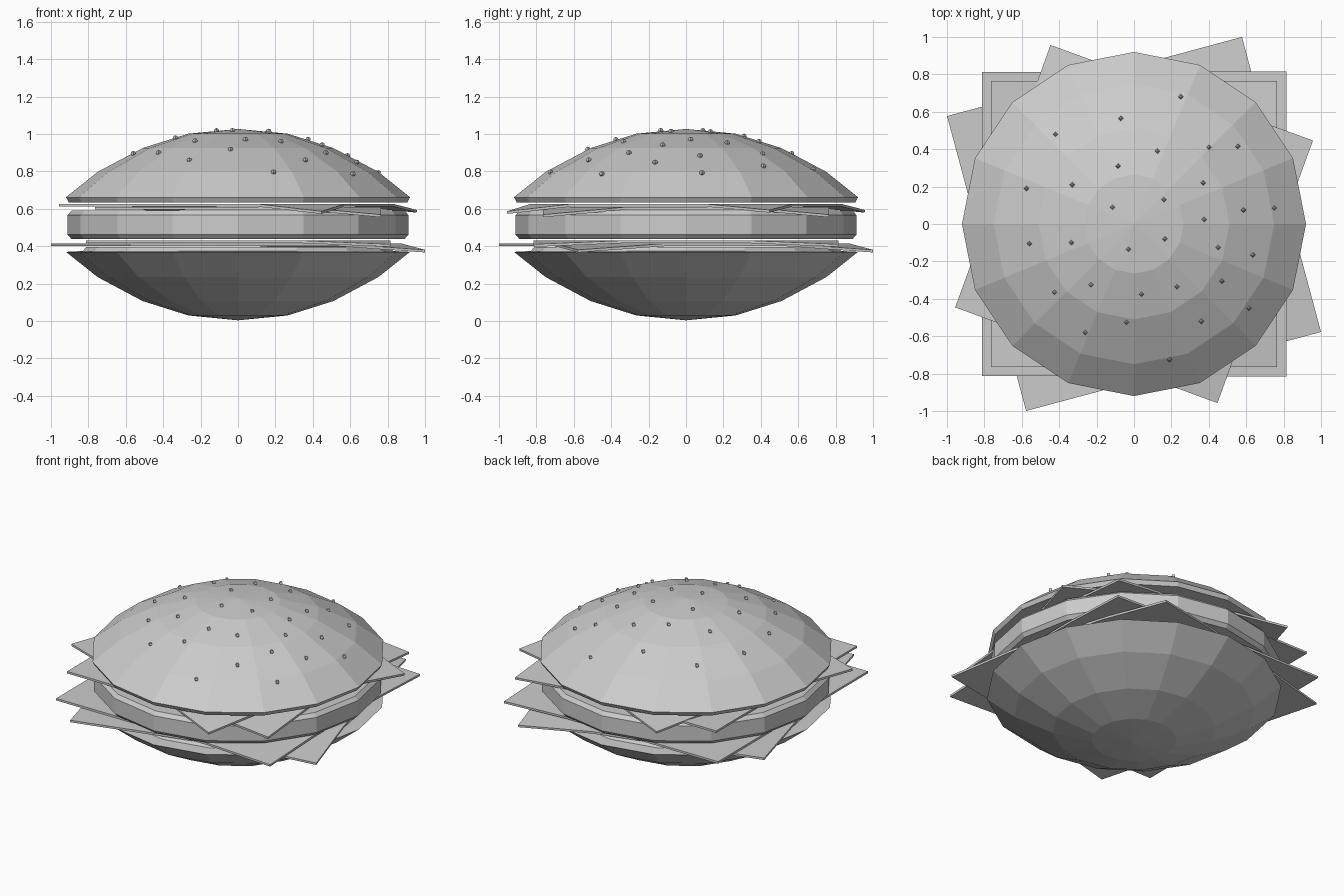
import bpy, bmesh, math

if "Cube" in bpy.data.objects:
    bpy.data.objects.remove(bpy.data.objects["Cube"])

def finish(name, bm):
    bmesh.ops.recalc_face_normals(bm, faces=bm.faces)
    me = bpy.data.meshes.new(name)
    bm.to_mesh(me)
    bm.free()
    ob = bpy.data.objects.new(name, me)
    bpy.context.collection.objects.link(ob)
    return ob

def lathe(name, profile, sides=16):
    """Spin an (r, z) profile that starts and ends on the axis."""
    bm = bmesh.new()
    vs = [bm.verts.new((r, 0, z)) for r, z in profile]
    es = [bm.edges.new(p) for p in zip(vs, vs[1:])]
    bmesh.ops.spin(bm, geom=vs + es, cent=(0, 0, 0), axis=(0, 0, 1),
                   angle=math.tau, steps=sides, use_duplicate=False)
    bmesh.ops.remove_doubles(bm, verts=bm.verts, dist=1e-4)
    return finish(name, bm)

def sheet(name, half, angle, z, droops, fold=0.4, thick=0.014):
    """Square slice; corner i (counter-clockwise from +x+y) folds by droops[i]."""
    bm = bmesh.new()
    a = math.radians(angle)
    def vert(x, y, dz=0.0):
        return bm.verts.new((half * (x * math.cos(a) - y * math.sin(a)),
                             half * (x * math.sin(a) + y * math.cos(a)), z - dz))
    middle = []
    for (sx, sy), d in zip([(1, 1), (-1, 1), (-1, -1), (1, -1)], droops):
        pair = [vert(sx, sy * fold), vert(sx * fold, sy)]
        if sx * sy < 0:
            pair.reverse()
        middle += pair
        bm.faces.new((pair[0], vert(sx, sy, d), pair[1]))
    bm.faces.new(middle)
    ob = finish(name, bm)
    mod = ob.modifiers.new("thickness", "SOLIDIFY")
    mod.thickness = thick
    mod.offset = 0
    return ob

# Buns
dome = [(0.92, 0.662), (0.75, 0.798), (0.51, 0.925), (0.265, 1.002), (0, 1.027)]
lathe("top_bun", [(0, 0.635), (0.905, 0.635)] + dome)
lathe("bottom_bun", [(0, 0.004), (0.265, 0.03), (0.51, 0.107), (0.75, 0.235),
                     (0.92, 0.37), (0.83, 0.375), (0.81, 0.397), (0, 0.397)])

# Patty
lathe("patty", [(0, 0.438), (0.89, 0.438), (0.912, 0.462), (0.912, 0.566),
                (0.89, 0.59), (0, 0.59)])

# Lettuce and cheese slices with drooping corners
sheet("lower_lettuce", 0.816, 15, 0.408, (0.034, 0, 0, 0.034))
sheet("lower_cheese", 0.814, 0, 0.424, (0.02, 0, 0, 0.02))
sheet("upper_cheese", 0.765, 0, 0.604, (0.042, 0, 0, 0.042))
sheet("upper_lettuce", 0.746, -20, 0.62, (0.033, 0.033, 0, 0.04), fold=0.5)

# Sesame seeds resting on the dome
seeds = [(.25, .68), (-.07, .565), (-.42, .48), (.125, .39), (.4, .41), (.555, .415),
         (-.085, .31), (-.33, .21), (-.575, .19), (.37, .22), (.16, .13), (-.115, .09),
         (.375, .025), (.585, .075), (.75, .085), (-.56, -.105), (-.335, -.1),
         (-.03, -.135), (.165, -.08), (.45, -.125), (.635, -.165), (-.425, -.365),
         (-.23, -.325), (.04, -.375), (.23, -.335), (.47, -.305), (.615, -.45),
         (-.26, -.58), (-.04, -.525), (.36, -.52), (.19, -.725)]

def dome_z(x, y):
    r = math.hypot(x, y) * 1.01
    for (r0, z0), (r1, z1) in zip(dome, dome[1:]):
        if r >= r1:
            return z0 + (z1 - z0) * (r0 - r) / (r0 - r1)
    return dome[-1][1]

bm = bmesh.new()
for x, y in seeds:
    made = bmesh.ops.create_uvsphere(bm, u_segments=4, v_segments=4, radius=0.014)
    bmesh.ops.translate(bm, verts=made["verts"], vec=(x, y, dome_z(x, y) + 0.005))
finish("sesame_seeds", bm)
